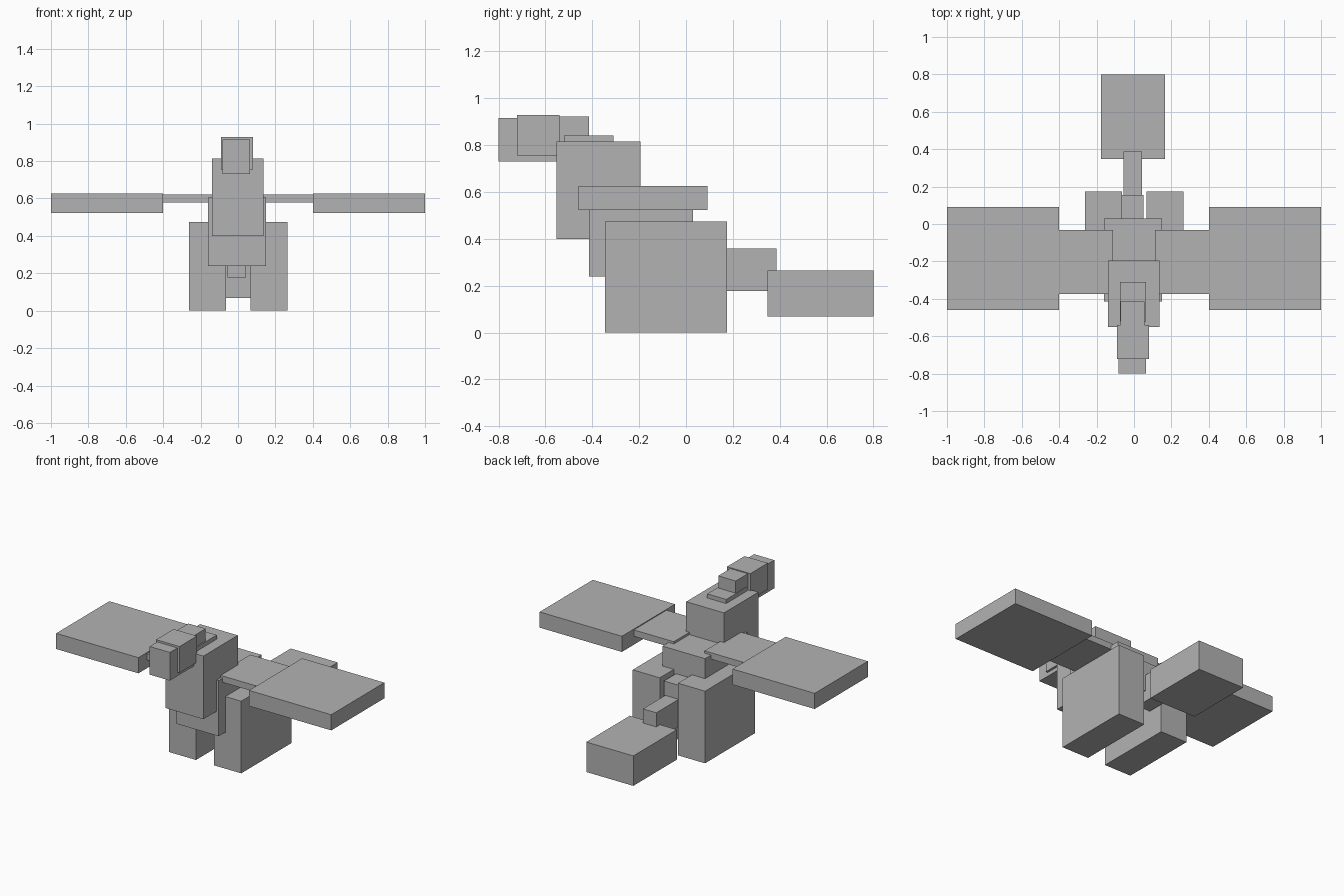
import bpy

cube = bpy.data.objects.get("Cube")
if cube:
    bpy.data.objects.remove(cube, do_unlink=True)

# Single plain grey
grey = bpy.data.materials.new("plain_grey")
grey.use_nodes = True
colour = (0.45, 0.45, 0.45, 1.0)
grey.diffuse_color = colour
grey.node_tree.nodes["Principled BSDF"].inputs["Base Color"].default_value = colour


def box(name, x, y, z):
    """Box spanning the given (low, high) ranges."""
    spans = (x, y, z)
    bpy.ops.mesh.primitive_cube_add(size=1, location=[(a + b) / 2 for a, b in spans])
    obj = bpy.context.object
    obj.name = obj.data.name = name
    for v in obj.data.vertices:
        v.co = [c * (b - a) for c, (a, b) in zip(v.co, spans)]
    obj.data.materials.append(grey)
    return obj


def pair(name, x, y, z, centre=0.0):
    """Left box and its mirrored right twin about x = centre."""
    box("left_" + name, (centre + x[0], centre + x[1]), y, z)
    box("right_" + name, (centre - x[1], centre - x[0]), y, z)


# Body
box("torso", (-0.16, 0.15), (-0.415, 0.03), (0.24, 0.605))
box("chest", (-0.14, 0.135), (-0.552, -0.195), (0.40, 0.815))

# Neck and head
box("neck", (-0.075, 0.063), (-0.52, -0.31), (0.75, 0.842))
box("nape", (-0.071, 0.056), (-0.56, -0.415), (0.75, 0.922))
box("head", (-0.09, 0.08), (-0.722, -0.54), (0.755, 0.928))
box("beak", (-0.082, 0.065), (-0.80, -0.55), (0.73, 0.915))

# Wings
pair("inner_wing", (0.112, 0.41), (-0.373, -0.033), (0.578, 0.62))
pair("outer_wing", (0.402, 1.0), (-0.46, 0.092), (0.523, 0.626))

# Legs
pair("leg", (0.066, 0.263), (-0.345, 0.175), (0.0, 0.474), centre=0.002)

# Tail
box("tail_base", (-0.065, 0.052), (-0.05, 0.155), (0.25, 0.45))
box("tail_link", (-0.055, 0.042), (0.08, 0.387), (0.178, 0.358))
box("tail_fan", (-0.177, 0.165), (0.348, 0.80), (0.068, 0.265))
